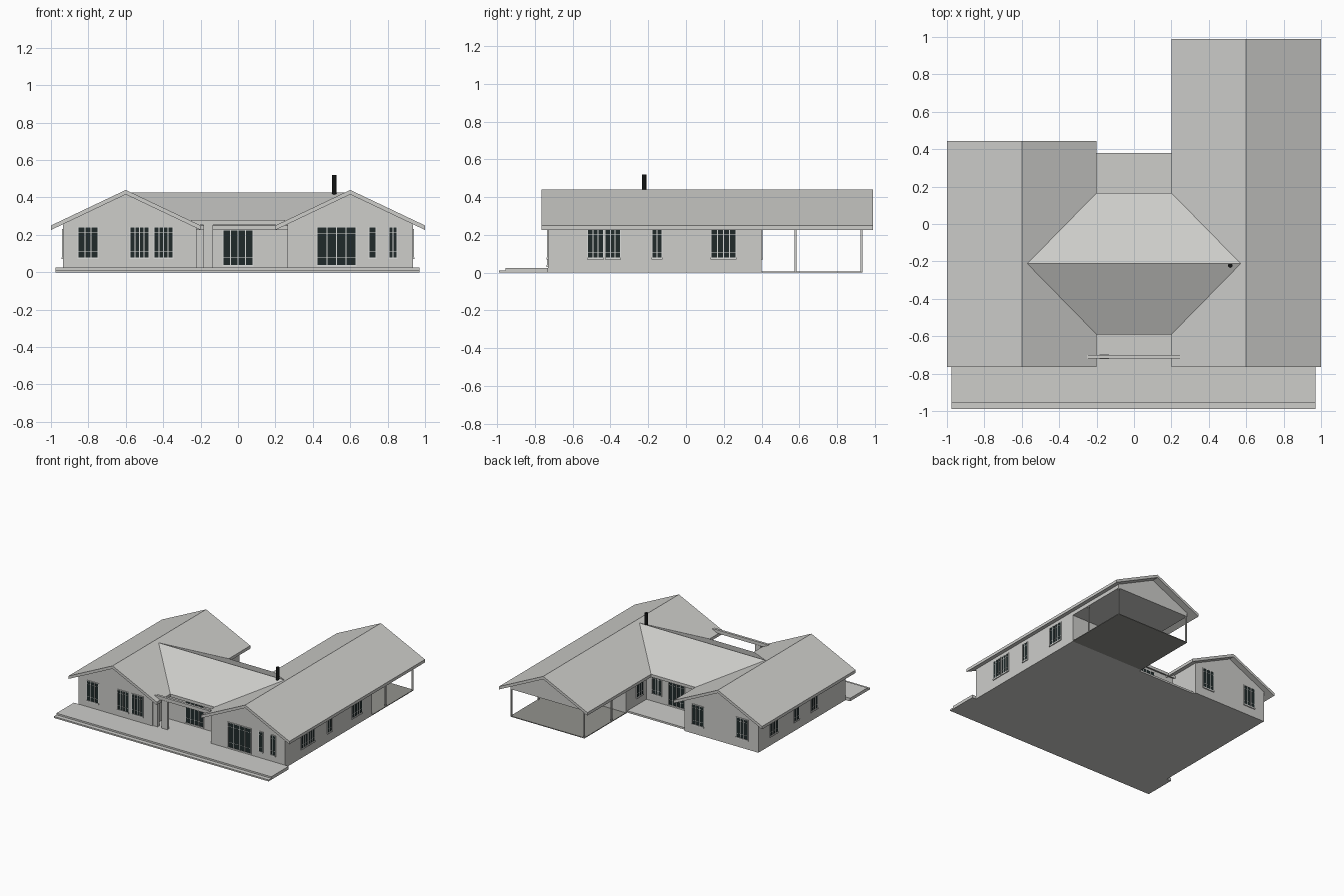
import bpy
import bmesh

cube = bpy.data.objects.get("Cube")
if cube:
    bpy.data.objects.remove(cube, do_unlink=True)


def material(name, color):
    m = bpy.data.materials.new(name)
    m.use_nodes = True
    m.diffuse_color = (*color, 1)
    m.node_tree.nodes["Principled BSDF"].inputs["Base Color"].default_value = (*color, 1)
    return m


PLASTER = material("light_grey", (0.61, 0.61, 0.59))
FRAME = material("frame_white", (0.72, 0.73, 0.71))
GLASS = material("dark_glass", (0.014, 0.023, 0.023))
FLOOR = material("porch_grey", (0.29, 0.29, 0.27))
BLACK = material("flue_black", (0.006, 0.007, 0.007))


def finish(name, bm, mat):
    bmesh.ops.recalc_face_normals(bm, faces=bm.faces)
    mesh = bpy.data.meshes.new(name)
    bm.to_mesh(mesh)
    bm.free()
    mesh.materials.append(mat)
    obj = bpy.data.objects.new(name, mesh)
    bpy.context.collection.objects.link(obj)
    return obj


def add_box(bm, xs, ys, zs):
    v = [bm.verts.new((x, y, z)) for x in xs for y in ys for z in zs]
    for f in ((0, 1, 3, 2), (4, 6, 7, 5), (0, 4, 5, 1), (2, 3, 7, 6), (0, 2, 6, 4), (1, 5, 7, 3)):
        bm.faces.new([v[i] for i in f])


def box(name, xs, ys, zs, mat=PLASTER):
    bm = bmesh.new()
    add_box(bm, xs, ys, zs)
    return finish(name, bm, mat)


def prism(name, profile, start, end, along_x=False):
    """Extrude a (side, z) outline along y, or along x."""
    bm = bmesh.new()
    place = (lambda s, t, z: (t, s, z)) if along_x else (lambda s, t, z: (s, t, z))
    face = bm.faces.new([bm.verts.new(place(s, start, z)) for s, z in profile])
    ext = bmesh.ops.extrude_face_region(bm, geom=[face])["geom"]
    move = place(0, end - start, 0)
    bmesh.ops.translate(bm, vec=move, verts=[g for g in ext if isinstance(g, bmesh.types.BMVert)])
    return finish(name, bm, PLASTER)


EAVE, THICK = 0.25, 0.024


def roof(name, mid, half, ridge, start, end, along_x=False):
    outline = [(mid - half, EAVE), (mid, ridge), (mid + half, EAVE)]
    under = [(s, z - THICK) for s, z in reversed(outline)]
    prism(name, outline + under, start, end, along_x)


def body(name, mid, half, roof_half, ridge, start, end, base=0.0, along_x=False):
    top = ridge - THICK
    side = top - (ridge - EAVE) * half / roof_half
    prism(name, [(mid - half, base), (mid - half, side), (mid, top),
                 (mid + half, side), (mid + half, base)], start, end, along_x)


# Wings, cross block and roofs
RIDGE, WALL_FRONT, WALL_BACK = 0.44, -0.73, 0.40
for label, mid, roof_end in (("left", 0.6, 0.99), ("right", -0.6, 0.445)):
    body(label + "_wing_walls", mid, 0.335, 0.4, RIDGE, WALL_FRONT, WALL_BACK)
    roof(label + "_wing_roof", mid, 0.4, RIDGE, -0.765, roof_end)
body("centre_walls", -0.212, 0.345, 0.378, 0.426, -0.3, 0.3, along_x=True)
roof("centre_roof", -0.212, 0.378, 0.426, -0.575, 0.575, along_x=True)

# Rear covered porch
body("porch_gable", 0.6, 0.335, 0.4, RIDGE, WALL_BACK, 0.935, base=0.226)
box("porch_floor", (0.265, 0.935), (WALL_BACK, 0.935), (0, 0.006), FLOOR)
for x in (0.27, 0.93):
    for y in (0.58, 0.93):
        box("porch_post", (x - 0.005, x + 0.005), (y - 0.005, y + 0.005), (0, 0.23))

# Terraces and step
box("front_terrace", (-0.975, 0.97), (-0.955, WALL_FRONT), (0, 0.025))
box("front_step", (-0.975, 0.97), (-0.99, -0.955), (0, 0.012))
box("entry_floor", (-0.265, 0.265), (WALL_FRONT, -0.557), (0, 0.025))
box("courtyard_floor", (-0.265, 0.265), (0.133, 0.38), (0, 0.015))

# Entrance beam, piers and header
box("entry_beam", (-0.25, 0.25), (-0.72, -0.70), (0.252, 0.28))
for x0, x1 in ((-0.265, -0.222), (-0.185, -0.135)):
    box("entry_pier", (x0, x1), (-0.722, -0.698), (0.025, 0.255))
box("entry_header", (-0.1, 0.2), (-0.575, -0.557), (0.228, 0.25))

# Chimney flue
bm = bmesh.new()
bmesh.ops.create_cone(bm, cap_ends=True, segments=16, radius1=0.012, radius2=0.012, depth=0.16)
bmesh.ops.translate(bm, vec=(0.515, -0.222, 0.44), verts=bm.verts)
flue = finish("chimney_flue", bm, BLACK)
for poly in flue.data.polygons:
    poly.use_smooth = abs(poly.normal.z) < 0.5


def window(name, axis, wall, sign, a, b, panes, z0=0.08, z1=0.238):
    """Glazed opening on a wall at constant x or y, facing sign."""
    def part(bm, span, depth, zs):
        across = sorted((wall + sign * depth[0], wall + sign * depth[1]))
        add_box(bm, *((across, span) if axis == "x" else (span, across)), zs)

    bm = bmesh.new()
    part(bm, (a, b), (-0.002, 0.003), (z0, z1))
    finish(name + "_glass", bm, GLASS)
    bm = bmesh.new()
    rim, bar, out = 0.005, 0.0025, (-0.002, 0.005)
    part(bm, (a - rim, a), out, (z0 - rim, z1 + rim))
    part(bm, (b, b + rim), out, (z0 - rim, z1 + rim))
    part(bm, (a, b), out, (z1, z1 + rim))
    part(bm, (a - rim, b + rim), (-0.002, 0.008), (z0 - 2 * rim, z0))
    for i in range(1, panes):
        c = a + (b - a) * i / panes
        part(bm, (c - bar, c + bar), out, (z0, z1))
    for f in (0.2, 0.85):
        z = z0 + (z1 - z0) * f
        part(bm, (a, b), (-0.002, 0.004), (z - 0.001, z + 0.001))
    finish(name + "_frame", bm, FRAME)


# Front windows and glazed doors
for a, b, n in ((-0.853, -0.751, 3), (-0.575, -0.479, 4), (-0.447, -0.35, 4),
                (0.703, 0.735, 1), (0.81, 0.848, 2)):
    window("front_window", "y", WALL_FRONT, -1, a, b, n)
window("garden_door", "y", WALL_FRONT, -1, 0.425, 0.628, 4, 0.04)
window("entry_door", "y", -0.557, -1, -0.078, 0.078, 4, 0.04, 0.224)

# Side windows
for a, b, n in ((-0.52, -0.44, 3), (-0.425, -0.35, 3), (-0.178, -0.13, 2), (0.135, 0.262, 4)):
    window("left_side_window", "x", 0.935, 1, a, b, n, 0.08, 0.225)
for a, b, n in ((0.15, 0.25, 3), (-0.12, -0.06, 2), (-0.36, -0.28, 3)):
    window("right_side_window", "x", -0.935, -1, a, b, n, 0.08, 0.225)

# Rear and courtyard windows
for a, b in ((-0.84, -0.74), (-0.44, -0.34)):
    window("rear_window", "y", WALL_BACK, 1, a, b, 3)
window("courtyard_side_window", "x", 0.265, -1, 0.18, 0.26, 3, 0.08, 0.225)
window("courtyard_window", "y", 0.133, 1, 0.13, 0.21, 3, 0.08, 0.225)
window("courtyard_door", "y", 0.133, 1, -0.08, 0.06, 4, 0.03, 0.22)
